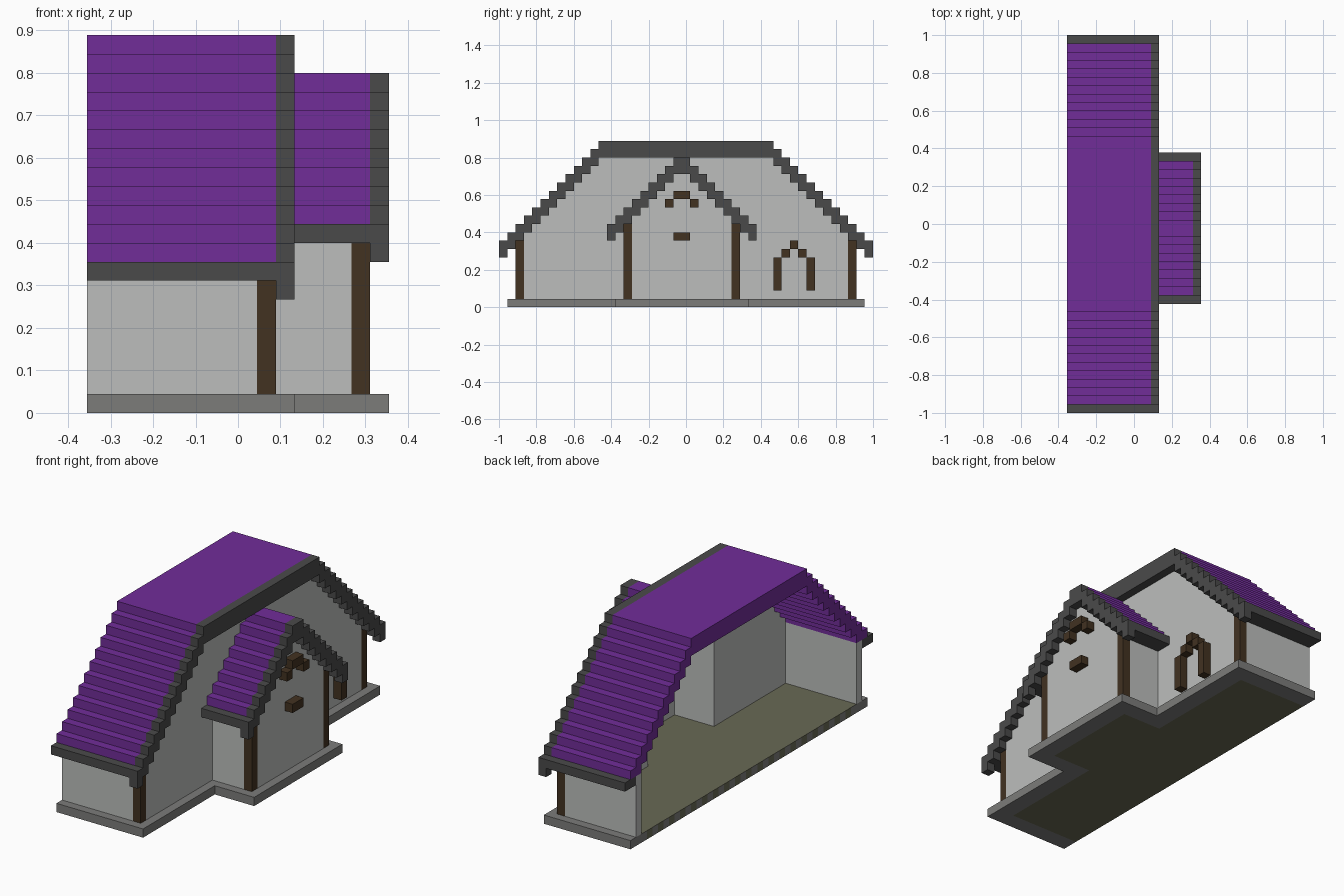
import bpy
import bmesh

if "Cube" in bpy.data.objects:
    bpy.data.objects.remove(bpy.data.objects["Cube"])

U = 2 / 45          # one block
OX, OY = 8, 22.5    # block coordinates of the centre


def material(name, rgb):
    lin = [((c / 255 + 0.055) / 1.055) ** 2.4 for c in rgb] + [1]
    m = bpy.data.materials.new(name)
    m.use_nodes = True
    m.diffuse_color = lin
    bsdf = m.node_tree.nodes["Principled BSDF"]
    bsdf.inputs["Base Color"].default_value = lin
    bsdf.inputs["Roughness"].default_value = 0.9
    return m


PURPLE = material("purple_roof", (113, 45, 153))
TRIM = material("dark_grey_trim", (74, 74, 74))
WALL = material("pale_wall", (188, 190, 188))
STONE = material("grey_stone", (124, 124, 122))
WOOD = material("brown_wood", (66, 50, 33))
FLOOR = material("olive_floor", (104, 105, 84))


def finish(name, bm, *mats):
    bmesh.ops.recalc_face_normals(bm, faces=bm.faces)
    me = bpy.data.meshes.new(name)
    bm.to_mesh(me)
    bm.free()
    for m in mats:
        me.materials.append(m)
    ob = bpy.data.objects.new(name, me)
    bpy.context.collection.objects.link(ob)
    return ob


def prism(name, x0, x1, outline, mat):
    """Extrude a (y, z) outline in block units from x0 to x1."""
    bm = bmesh.new()
    vs = [bm.verts.new(((x0 - OX) * U, (y - OY) * U, z * U)) for y, z in outline]
    f = bm.faces.new(vs)
    ext = bmesh.ops.extrude_face_region(bm, geom=[f])
    moved = [g for g in ext["geom"] if isinstance(g, bmesh.types.BMVert)]
    bmesh.ops.translate(bm, verts=moved, vec=((x1 - x0) * U, 0, 0))
    return finish(name, bm, mat)


def box(name, x, y, z, mat):
    outline = [(y[0], z[0]), (y[1], z[0]), (y[1], z[1]), (y[0], z[1])]
    return prism(name, x[0], x[1], outline, mat)


def stepped(name, x0, x1, y0, y1, low, high, mat):
    """Slab whose lower and upper edges step per block column."""
    def edge(fn):
        pts = [(y0, fn(y0))]
        for y in range(y0 + 1, y1):
            if fn(y) != fn(y - 1):
                pts += [(y, fn(y - 1)), (y, fn(y))]
        return pts + [(y1, fn(y1 - 1))]
    return prism(name, x0, x1, edge(low) + edge(high)[::-1], mat)


# Roof heights per column
def main_top(y):
    return min(8 + min(y, 44 - y), 20)


def main_under(y):
    return main_top(y) - 2


def dormer_top(y):
    return 10 + min(y - 13, 30 - y)


def dormer_under(y):
    return dormer_top(y) - 2


def wall_foot(y):
    # Main wall opens into the side wing
    return dormer_under(y) if 16 <= y < 28 else 1


# Main roof, gable trim and eaves
stepped("main_roof", 0, 10, 1, 44, lambda y: max(main_under(y), 8), main_top, PURPLE)
stepped("main_gable_trim", 10, 11, 0, 45, main_under, main_top, TRIM)
for side, y in (("front", 0), ("back", 43)):
    box(side + "_main_eave", (0, 10), (y, y + 2), (7, 8), TRIM)

# Wing roof, gable trim and eaves
stepped("wing_roof", 10, 15, 14, 30, lambda y: max(dormer_under(y), 10), dormer_top, PURPLE)
stepped("wing_gable_trim", 15, 16, 13, 31, dormer_under, dormer_top, TRIM)
for side, y in (("front", 13), ("back", 29)):
    box(side + "_wing_eave", (10, 15), (y, y + 2), (9, 10), TRIM)

# Walls
stepped("main_gable_wall", 9, 10, 3, 42, wall_foot, main_under, WALL)
stepped("wing_gable_wall", 14, 15, 16, 28, lambda y: 1, dormer_under, WALL)
for side, y_main, y_wing in (("front", 2, 15), ("back", 42, 28)):
    box(side + "_end_wall", (0, 9), (y_main, y_main + 1), (1, 8), WALL)
    box(side + "_wing_wall", (10, 14), (y_wing, y_wing + 1), (1, 10), WALL)
    # Corner posts
    box(side + "_main_post", (9, 10), (y_main, y_main + 1), (1, 8), WOOD)
    box(side + "_wing_post", (14, 15), (y_wing, y_wing + 1), (1, 10), WOOD)

# Window frame on the main gable wall
for n, y in enumerate((33, 37)):
    box(f"window_side_{n}", (10, 11), (y, y + 1), (2, 6), WOOD)
for n, y in enumerate((34, 36)):
    box(f"window_shoulder_{n}", (10, 11), (y, y + 1), (6, 7), WOOD)
box("window_peak", (10, 11), (35, 36), (7, 8), WOOD)

# Window hood and sill on the wing
box("wing_window_hood", (15, 16), (21, 23), (13, 14), WOOD)
box("wing_window_sill", (15, 16), (21, 23), (8, 9), WOOD)
for n, y in enumerate((20, 23)):
    box(f"wing_window_shoulder_{n}", (15, 16), (y, y + 1), (12, 13), WOOD)

# Stone foundation rim
for side, y_end, y_side, y_wing in (("front", (1, 3), (3, 16), (14, 16)),
                                    ("back", (42, 44), (28, 42), (28, 30))):
    box(side + "_end_foundation", (0, 11), y_end, (0, 1), STONE)
    box(side + "_side_foundation", (9, 11), y_side, (0, 1), STONE)
    box(side + "_wing_foundation", (11, 16), y_wing, (0, 1), STONE)
box("wing_foundation", (14, 16), (16, 28), (0, 1), STONE)

# Floors, with alternating blocks along the open edge
box("wing_floor", (9, 14), (16, 28), (0, 1), FLOOR)
floor = box("main_floor", (0, 9), (3, 42), (0, 1), FLOOR)
floor.data.materials.append(STONE)
bm = bmesh.new()
bm.from_mesh(floor.data)
for y in range(4, 42):
    bmesh.ops.bisect_plane(bm, geom=bm.verts[:] + bm.edges[:] + bm.faces[:],
                           plane_co=(0, (y - OY) * U, 0), plane_no=(0, 1, 0))
bm.normal_update()
for f in bm.faces:
    block = int(f.calc_center_median().y / U + OY)
    f.material_index = int(f.normal.x < -0.5 and block % 2 == 1)
bm.to_mesh(floor.data)
bm.free()
